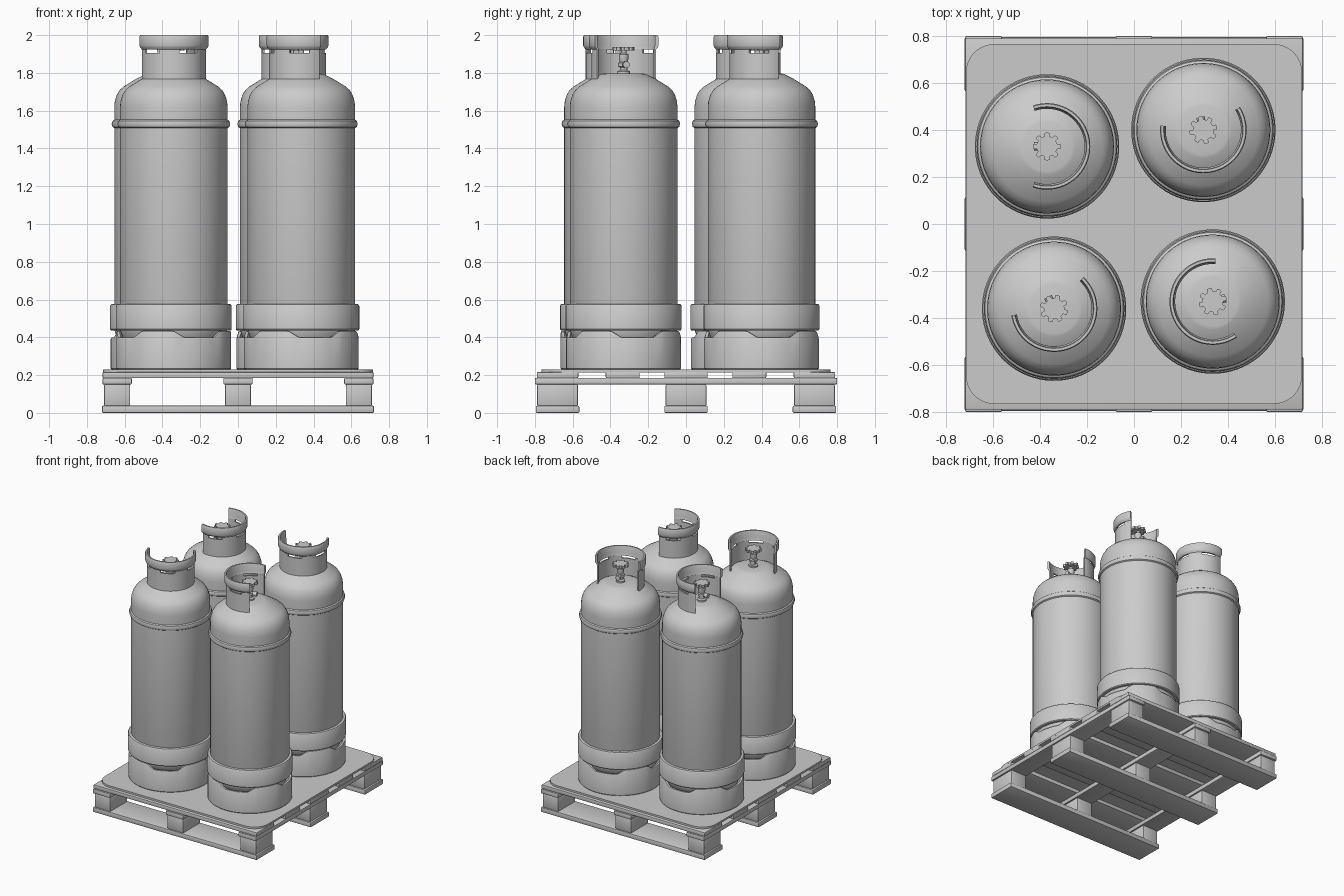
import bpy, bmesh
from math import sin, cos, pi, radians

if "Cube" in bpy.data.objects:
    bpy.data.objects.remove(bpy.data.objects["Cube"])


def finish(name, bm, angle=35):
    """Clean the bmesh, turn it into a smooth-by-angle object."""
    bmesh.ops.remove_doubles(bm, verts=bm.verts, dist=1e-5)
    bmesh.ops.recalc_face_normals(bm, faces=bm.faces)
    me = bpy.data.meshes.new(name)
    bm.to_mesh(me)
    bm.free()
    me.polygons.foreach_set("use_smooth", [True] * len(me.polygons))
    me.set_sharp_from_angle(angle=radians(angle))
    ob = bpy.data.objects.new(name, me)
    bpy.context.collection.objects.link(ob)
    return ob


def box(name, center, size, bevel=0.006, corner=0):
    bm = bmesh.new()
    bmesh.ops.create_cube(bm, size=1)
    for v in bm.verts:
        v.co = [c + s * p for c, s, p in zip(center, size, v.co)]
    if corner:  # round the plan corners only
        edges = [e for e in bm.edges if abs(e.verts[0].co.z - e.verts[1].co.z) > 1e-4]
        bmesh.ops.bevel(bm, geom=edges, offset=corner, segments=8, profile=0.5, affect='EDGES')
    else:
        bmesh.ops.bevel(bm, geom=bm.edges[:], offset=bevel, segments=2, profile=0.5, affect='EDGES')
    return finish(name, bm)


def lathe(name, profile, a0=0, a1=360, seg=72, closed=True, zfun=None):
    """Spin an (r, z) profile about z; arcs get end caps."""
    bm = bmesh.new()
    full = a1 - a0 >= 360
    n = seg if full else seg + 1
    rings = []
    for i in range(n):
        a = radians(a0 + (a1 - a0) * i / seg)
        rings.append([bm.verts.new((r * cos(a), r * sin(a), zfun(a, z) if zfun else z))
                      for r, z in profile])
    m = len(profile)
    for i in range(seg):
        p, q = rings[i], rings[(i + 1) % n]
        for j in range(m if closed else m - 1):
            k = (j + 1) % m
            bm.faces.new((p[j], q[j], q[k], p[k]))
    if not full:
        bm.faces.new(rings[0])
        bm.faces.new(rings[-1][::-1])
    return finish(name, bm)


# Pallet: bottom boards, blocks, stringers, deck boards and cover sheet
for y in (-0.68, 0, 0.68):
    box("pallet_bottom_board", (0, y, 0.019), (1.44, 0.23, 0.038))
    for x in (-0.64, 0, 0.64):
        box("pallet_block", (x, y, 0.094), (0.138, 0.215, 0.114))
for x in (-0.64, 0, 0.64):
    box("pallet_stringer", (x, 0, 0.168), (0.155, 1.60, 0.035))
for y, w in ((-0.68, 0.22), (-0.335, 0.18), (0, 0.23), (0.335, 0.18), (0.68, 0.22)):
    box("pallet_deck_board", (0, y, 0.2), (1.435, w, 0.032))
box("pallet_cover_sheet", (0, 0, 0.2225), (1.43, 1.53, 0.015), corner=0.12)

parts = []

# Tank body with domed ends and raised seam bead
parts.append(lathe("tank_body", [
    (0, 0.29), (0.12, 0.30), (0.21, 0.33), (0.262, 0.375), (0.285, 0.44),
    (0.285, 1.508), (0.294, 1.514), (0.299, 1.53), (0.294, 1.546), (0.285, 1.552),
    (0.285, 1.62), (0.282, 1.65), (0.272, 1.683), (0.257, 1.708), (0.235, 1.728),
    (0.17, 1.768), (0.12, 1.793), (0.105, 1.797), (0, 1.797)], closed=False))

# Lower protective band
parts.append(lathe("tank_lower_band", [
    (0.28, 0.437), (0.302, 0.437), (0.307, 0.443), (0.307, 0.567), (0.302, 0.575), (0.28, 0.578)]))


# Foot ring, its top edge dipping in four places
def foot_top(a, z):
    if z < 0.4:
        return z
    d = abs((math_deg(a) + 45) % 90 - 45)
    return z - 0.035 * min(1, max(0, (28 - d) / 11))


def math_deg(a):
    return a * 180 / pi


parts.append(lathe("tank_foot_ring", [
    (0.285, 0.231), (0.300, 0.231), (0.304, 0.236), (0.304, 0.425), (0.300, 0.433), (0.285, 0.433)],
    seg=120, zfun=foot_top))

# Valve guard: lower wall, flared rim, and bridges left between the slots
H = 109
parts.append(lathe("guard_wall", [(0.160, 1.762), (0.171, 1.762), (0.171, 1.906), (0.160, 1.906)],
                   -H, H, 48))
parts.append(lathe("guard_rim", [
    (0.160, 1.924), (0.171, 1.924), (0.181, 1.936), (0.184, 1.945), (0.184, 1.992),
    (0.180, 2.0), (0.169, 2.0), (0.166, 1.994), (0.166, 1.945)], -H, H, 48))
for a, b in ((-H, -90), (-54, -18), (18, 54), (90, H)):
    parts.append(lathe("guard_bridge", [(0.160, 1.904), (0.171, 1.904), (0.171, 1.926), (0.160, 1.926)],
                       a, b, 8))

# Valve body
parts.append(lathe("valve_body", [
    (0, 1.79), (0.034, 1.79), (0.034, 1.808), (0.02, 1.814), (0.02, 1.828), (0.029, 1.834),
    (0.029, 1.852), (0.021, 1.858), (0.026, 1.878), (0.026, 1.898), (0.014, 1.904),
    (0.014, 1.922), (0, 1.922)], seg=24, closed=False))
outlet = lathe("valve_outlet", [(0, 0), (0.014, 0), (0.014, 0.038), (0.018, 0.038), (0.018, 0.056), (0, 0.056)],
               seg=16, closed=False)
for v in outlet.data.vertices:  # lay it on its side toward the guard opening
    x, y, z = v.co
    v.co = (-z, y, x + 1.843)
outlet.data.flip_normals() if outlet.data.polygons[0].normal.length == 0 else None
parts.append(outlet)

# Toothed handwheel
bm = bmesh.new()
outline = []
for i in range(8):
    for off, r in ((-14, 0.044), (-10, 0.058), (0, 0.060), (10, 0.058), (14, 0.044), (22.5, 0.044)):
        a = radians(i * 45 + off)
        outline.append(bm.verts.new((r * cos(a), r * sin(a), 1.918)))
face = bm.faces.new(outline)
top = bmesh.ops.extrude_face_region(bm, geom=[face], use_keep_orig=True)
for v in top["geom"]:
    if isinstance(v, bmesh.types.BMVert):
        v.co.z += 0.02
parts.append(finish("valve_handwheel", bm))

# Place four cylinders, each turned differently
spots = [(-0.37, 0.33, 0), (0.295, 0.40, 283), (-0.34, -0.36, 298), (0.335, -0.33, 195)]
for i, (x, y, turn) in enumerate(spots):
    for p in parts:
        ob = p if i == 0 else p.copy()
        if i:
            bpy.context.collection.objects.link(ob)
        ob.location = (x, y, 0)
        ob.rotation_euler = (0, 0, radians(turn))
